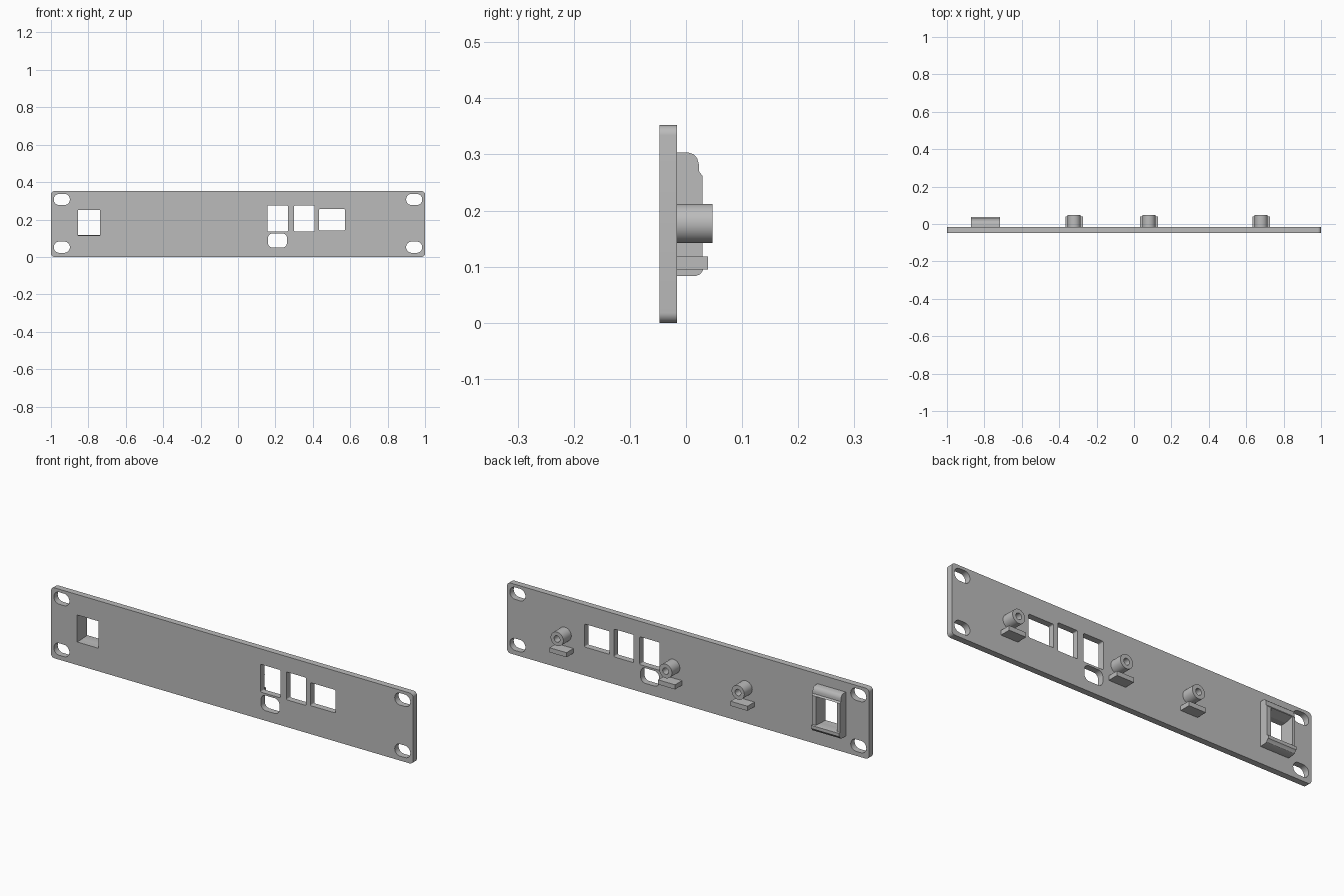
import bpy
import bmesh
from math import pi, cos, sin, radians
from mathutils import Matrix

if "Cube" in bpy.data.objects:
    bpy.data.objects.remove(bpy.data.objects["Cube"], do_unlink=True)

grey = bpy.data.materials.new("plain grey")
grey.use_nodes = True
grey.diffuse_color = (0.5, 0.5, 0.5, 1)
grey.node_tree.nodes["Principled BSDF"].inputs["Base Color"].default_value = (0.5, 0.5, 0.5, 1)

# Extrusion frames: outlines in xz pushed along y, or in yz pushed along x
ALONG_Y = Matrix(((1, 0, 0, 0), (0, 0, -1, 0), (0, 1, 0, 0), (0, 0, 0, 1)))
ALONG_X = Matrix(((0, 0, 1, 0), (1, 0, 0, 0), (0, 1, 0, 0), (0, 0, 0, 1)))

FACE, BACK = -0.047, -0.016


def rounded(x0, x1, z0, z1, r=0.0, steps=8):
    """Rectangle outline with rounded corners."""
    if r == 0:
        return [(x0, z0), (x1, z0), (x1, z1), (x0, z1)]
    centres = [(x1 - r, z1 - r), (x0 + r, z1 - r), (x0 + r, z0 + r), (x1 - r, z0 + r)]
    return [(cx + r * cos((q + i / steps) * pi / 2), cz + r * sin((q + i / steps) * pi / 2))
            for q, (cx, cz) in enumerate(centres) for i in range(steps + 1)]


def circle(x, z, r, n=40):
    return [(x + r * cos(2 * pi * i / n), z + r * sin(2 * pi * i / n)) for i in range(n)]


def extrude(name, outlines, start, end, frame=ALONG_Y):
    """Solid from an outline (further outlines are holes) between two depths."""
    curve = bpy.data.curves.new(name, "CURVE")
    curve.dimensions = "2D"
    curve.fill_mode = "BOTH"
    curve.extrude = (end - start) / 2
    for pts in outlines:
        spline = curve.splines.new("POLY")
        spline.points.add(len(pts) - 1)
        for p, (u, v) in zip(spline.points, pts):
            p.co = (u, v, 0, 1)
        spline.use_cyclic_u = True
    source = bpy.data.objects.new(name + " outline", curve)
    bpy.context.collection.objects.link(source)
    bpy.context.view_layer.update()
    graph = bpy.context.evaluated_depsgraph_get()
    mesh = bpy.data.meshes.new_from_object(source.evaluated_get(graph))
    bpy.data.objects.remove(source, do_unlink=True)
    bpy.data.curves.remove(curve)

    middle = (start + end) / 2
    shift = (0, middle, 0) if frame is ALONG_Y else (middle, 0, 0)
    mesh.transform(Matrix.Translation(shift) @ frame)
    bm = bmesh.new()
    bm.from_mesh(mesh)
    bmesh.ops.remove_doubles(bm, verts=bm.verts, dist=0.00005)
    bmesh.ops.recalc_face_normals(bm, faces=bm.faces)
    bm.to_mesh(mesh)
    bm.free()
    mesh.materials.clear()
    mesh.materials.append(grey)
    mesh.name = name
    obj = bpy.data.objects.new(name, mesh)
    bpy.context.collection.objects.link(obj)
    bpy.ops.object.select_all(action="DESELECT")
    obj.select_set(True)
    bpy.context.view_layer.objects.active = obj
    bpy.ops.object.shade_smooth_by_angle(angle=radians(30))
    return obj


# Front panel with mounting slots and cut-outs
slots = [rounded(x - 0.043, x + 0.043, z - 0.03, z + 0.03, 0.0295)
         for x in (-0.942, 0.942) for z in (0.052, 0.307)]
cutouts = [
    rounded(0.157, 0.267, 0.136, 0.275, 0.006),
    rounded(0.30, 0.41, 0.136, 0.275, 0.006),
    rounded(0.433, 0.572, 0.142, 0.257, 0.006),
    rounded(0.16, 0.262, 0.05, 0.126, 0.026),
    rounded(-0.856, -0.738, 0.115, 0.25),
]
extrude("panel", [rounded(-1, 1, 0, 0.352, 0.018)] + slots + cutouts, FACE, BACK)

# Hollow posts, each with a support ledge beneath
for side, x in (("right", -0.32), ("middle", 0.08), ("left", 0.68)):
    extrude(side + "_post", [circle(x, 0.177, 0.035), circle(x, 0.177, 0.016)], BACK, 0.047)
    extrude(side + "_ledge", [rounded(x - 0.047, x + 0.047, 0.095, 0.118)], BACK, 0.039)

# Socket housing: two side walls joined by a top and a bottom lip
top_back = [(0.029, 0.262), (0.023, 0.27), (0.023, 0.282), (0.02, 0.293),
            (0.014, 0.3), (0.005, 0.303), (BACK, 0.303)]
bottom_back = [(BACK, 0.083), (0.017, 0.083), (0.026, 0.087), (0.031, 0.095),
               (0.037, 0.1), (0.037, 0.116), (0.029, 0.118)]
for side, x0, x1 in (("right", -0.872, -0.856), ("left", -0.738, -0.716)):
    extrude(side + "_socket_wall", [bottom_back + top_back], x0, x1, ALONG_X)
extrude("top_socket_lip", [[(BACK, 0.25)] + top_back], -0.856, -0.738, ALONG_X)
extrude("bottom_socket_lip", [bottom_back + [(BACK, 0.115)]], -0.856, -0.738, ALONG_X)
